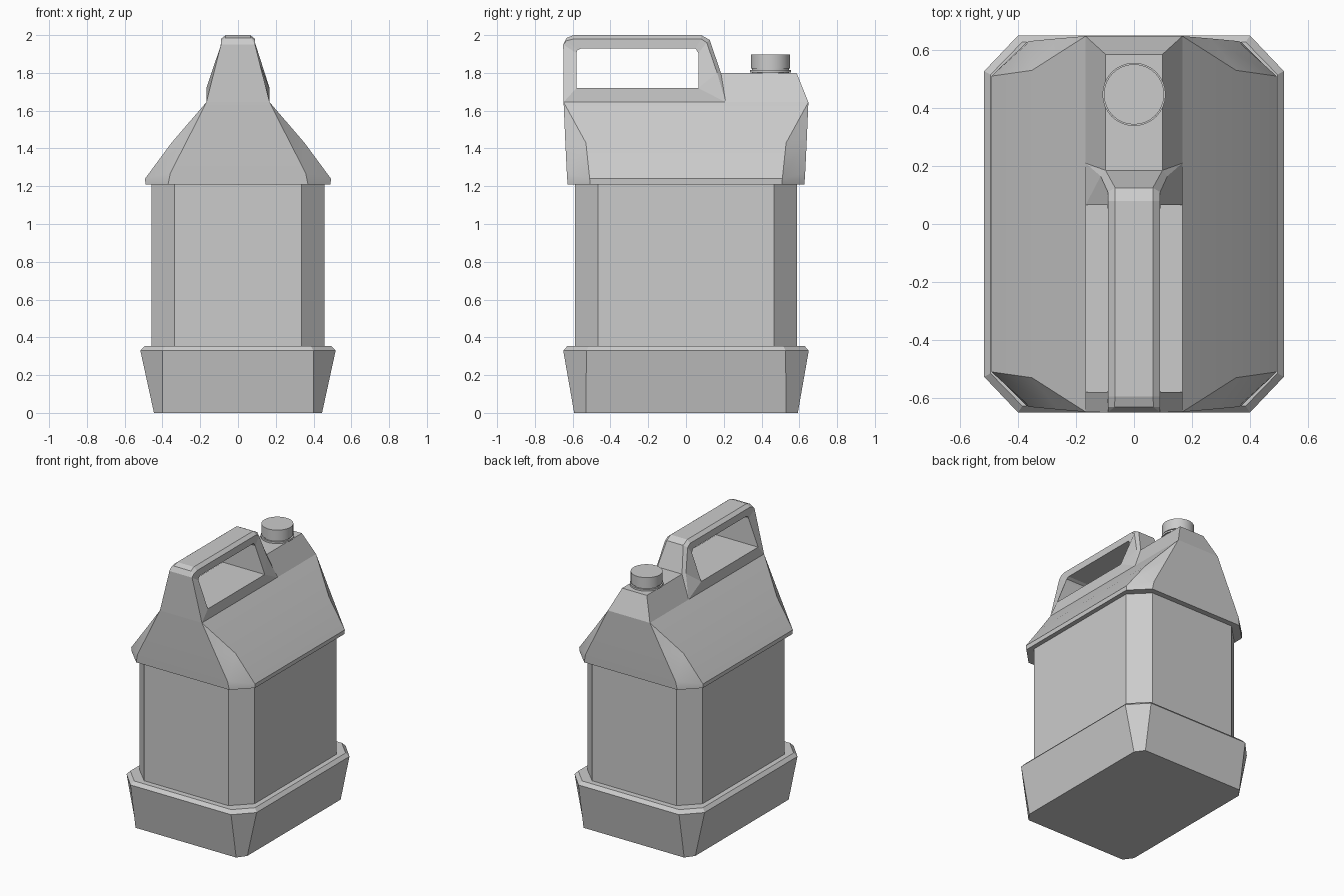
import bpy, bmesh, math

if "Cube" in bpy.data.objects:
    bpy.data.objects.remove(bpy.data.objects["Cube"], do_unlink=True)

grey = bpy.data.materials.new("plain grey plastic")
grey.use_nodes = True
colour = (0.6, 0.6, 0.6, 1)
grey.diffuse_color = colour
grey.node_tree.nodes["Principled BSDF"].inputs["Base Color"].default_value = colour


def finish(name, bm, smooth=0):
    bmesh.ops.remove_doubles(bm, verts=bm.verts[:], dist=0.0005)
    bmesh.ops.recalc_face_normals(bm, faces=bm.faces[:])
    mesh = bpy.data.meshes.new(name)
    bm.to_mesh(mesh)
    bm.free()
    mesh.materials.append(grey)
    ob = bpy.data.objects.new(name, mesh)
    bpy.context.collection.objects.link(ob)
    if smooth:
        bpy.ops.object.select_all(action="DESELECT")
        ob.select_set(True)
        bpy.context.view_layer.objects.active = ob
        bpy.ops.object.shade_smooth_by_angle(angle=math.radians(smooth))
    return ob


def ring(p, q):
    """Mirror a side point p and an end point q into an eight-point loop."""
    loop = []
    for sx, sy in ((1, 1), (-1, 1), (-1, -1), (1, -1)):
        pair = [p, q] if sx == sy else [q, p]
        loop += [(sx * x, sy * y, z) for x, y, z in pair]
    return loop


def octagon(x, y, cx, cy, z):
    return ring((x, cy, z), (cx, y, z))


def loft(name, rings, smooth=0):
    bm = bmesh.new()
    loops = [[bm.verts.new(c) for c in r] for r in rings]
    n = len(loops[0])
    for a, b in zip(loops, loops[1:]):
        for i in range(n):
            j = (i + 1) % n
            bm.faces.new((a[i], a[j], b[j], b[i]))
    bm.faces.new(loops[0])
    bm.faces.new(loops[-1])
    return finish(name, bm, smooth)


# Flared foot with a bevelled rim
loft("base_tray", [
    octagon(0.445, 0.592, 0.40, 0.53, 0),
    octagon(0.517, 0.65, 0.40, 0.527, 0.33),
    octagon(0.495, 0.628, 0.385, 0.515, 0.354),
])

# Straight chamfered tank
loft("tank", [octagon(0.458, 0.588, 0.335, 0.465, z) for z in (0.34, 1.22)])

# Gabled shoulder with cut corners
ridge = (0.167, 0.648, 1.645)
loft("shoulder", [
    octagon(0.49, 0.627, 0.37, 0.507, 1.21),
    ring((0.492, 0.51, 1.24), (0.358, 0.631, 1.27)),
    ring((0.352, 0.53, 1.43), (0.262, 0.64, 1.457)),
    ring(ridge, ridge),
], smooth=25)

# Sloped spout block at the back
def block(x, y0, y1, z):
    return [(x, y0, z), (x, y1, z), (-x, y1, z), (-x, y0, z)]

loft("spout", [block(0.167, 0.10, 0.648, 1.645), block(0.098, 0.14, 0.585, 1.80)])

# Handle: each station is an outer, a shoulder and an inner (y, z, half width)
lower_in_front, lower_in_back = (-0.58, 1.72, 0.167), (0.065, 1.72, 0.167)
upper_in_front, upper_in_back = (-0.58, 1.905, 0.092), (0.065, 1.905, 0.092)
stations = [
    ((-0.648, 1.645, 0.167), (-0.648, 1.645, 0.167), lower_in_front),
    ((-0.65, 1.95, 0.09), (-0.65, 1.95, 0.09), upper_in_front),
    ((-0.632, 1.985, 0.068), (-0.632, 1.97, 0.09), (-0.575, 1.92, 0.09)),
    ((-0.595, 2.0, 0.065), (-0.595, 1.98, 0.09), (-0.555, 1.93, 0.09)),
    ((0.08, 2.0, 0.065), (0.08, 1.98, 0.09), (0.05, 1.93, 0.09)),
    ((0.125, 1.975, 0.065), (0.11, 1.96, 0.09), upper_in_back),
    ((0.185, 1.80, 0.098), (0.165, 1.80, 0.115), lower_in_back),
    ((0.21, 1.645, 0.167), (0.21, 1.645, 0.167), lower_in_back),
]

bm = bmesh.new()
section_loops = []
for outer, mid, inner in stations:
    section = [(w, y, z) for y, z, w in (outer, mid, inner)]
    section += [(-x, y, z) for x, y, z in reversed(section)]
    section_loops.append(section)
for a, b in zip(section_loops, section_loops[1:] + section_loops[:1]):
    for i in range(6):
        j = (i + 1) % 6
        corners = []
        for c in (a[i], a[j], b[j], b[i]):
            if c not in corners:
                corners.append(c)
        if len(corners) > 2:
            bm.faces.new([bm.verts.new(c) for c in corners])
finish("handle", bm)

# Round cap with its collar and neck
def disc(name, radius, low, high):
    loop = [(radius * math.cos(math.tau * i / 32), 0.447 + radius * math.sin(math.tau * i / 32))
            for i in range(32)]
    loft(name, [[(x, y, z) for x, y in loop] for z in (low, high)], smooth=30)

disc("cap_neck", 0.098, 1.79, 1.83)
disc("cap_collar", 0.109, 1.802, 1.815)
disc("cap", 0.104, 1.822, 1.897)
